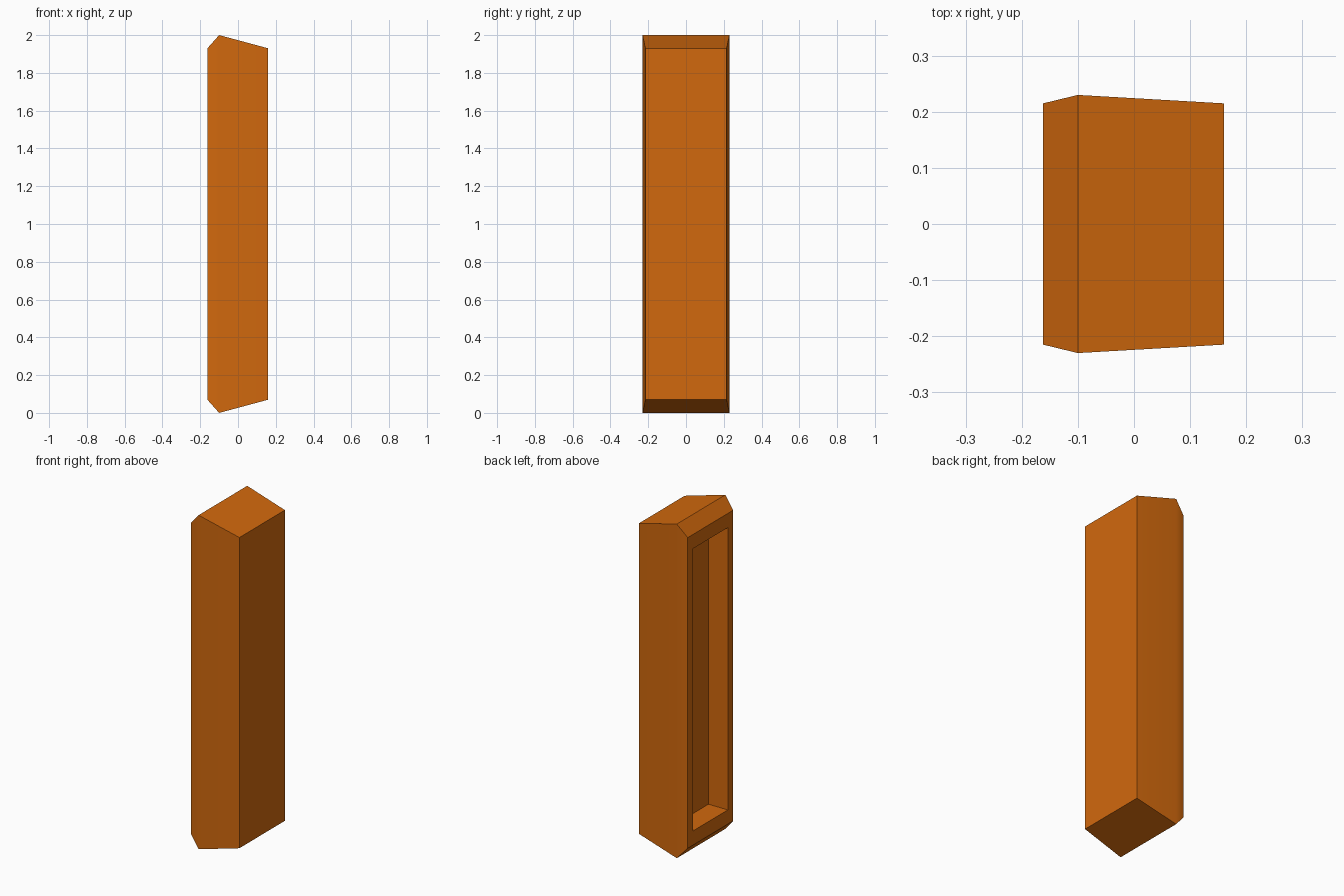
import bpy
import bmesh
import math

cube = bpy.data.objects.get("Cube")
if cube:
    bpy.data.objects.remove(cube, do_unlink=True)

# Single orange finish
orange = bpy.data.materials.new("orange")
orange.use_nodes = True
colour = (0.64, 0.14, 0.004, 1)
orange.diffuse_color = colour
orange.node_tree.nodes["Principled BSDF"].inputs["Base Color"].default_value = colour

# Rectangular sections along x: (x, half width, half height)
sections = [
    (0.16, 0.215, 0.93),     # flat outer face
    (-0.10, 0.23, 1.0),      # widest shoulder
    (-0.162, 0.215, 0.93),   # rim
    (-0.162, 0.164, 0.845),  # recess opening
    (-0.034, 0.164, 0.845),  # recess floor
]


def section_loop(bm, x, half_width, half_height):
    corners = [(-1, -1), (1, -1), (1, 1), (-1, 1)]
    return [bm.verts.new((x, sy * half_width, 1 + sz * half_height))
            for sy, sz in corners]


bm = bmesh.new()
loops = [section_loop(bm, *s) for s in sections]

# Walls between neighbouring sections, then the two end caps
for a, b in zip(loops, loops[1:]):
    for i in range(4):
        j = (i + 1) % 4
        bm.faces.new((a[i], a[j], b[j], b[i]))
bm.faces.new(loops[0])
bm.faces.new(loops[-1])
bmesh.ops.recalc_face_normals(bm, faces=bm.faces)

mesh = bpy.data.meshes.new("hollow_handle")
bm.to_mesh(mesh)
bm.free()
mesh.materials.append(orange)
handle = bpy.data.objects.new("hollow_handle", mesh)
bpy.context.collection.objects.link(handle)

# Soft side shoulders, crisp edges elsewhere
bpy.ops.object.select_all(action='DESELECT')
handle.select_set(True)
bpy.context.view_layer.objects.active = handle
bpy.ops.object.shade_smooth_by_angle(angle=math.radians(30))
weighted = handle.modifiers.new("weighted_normals", 'WEIGHTED_NORMAL')
weighted.keep_sharp = True
